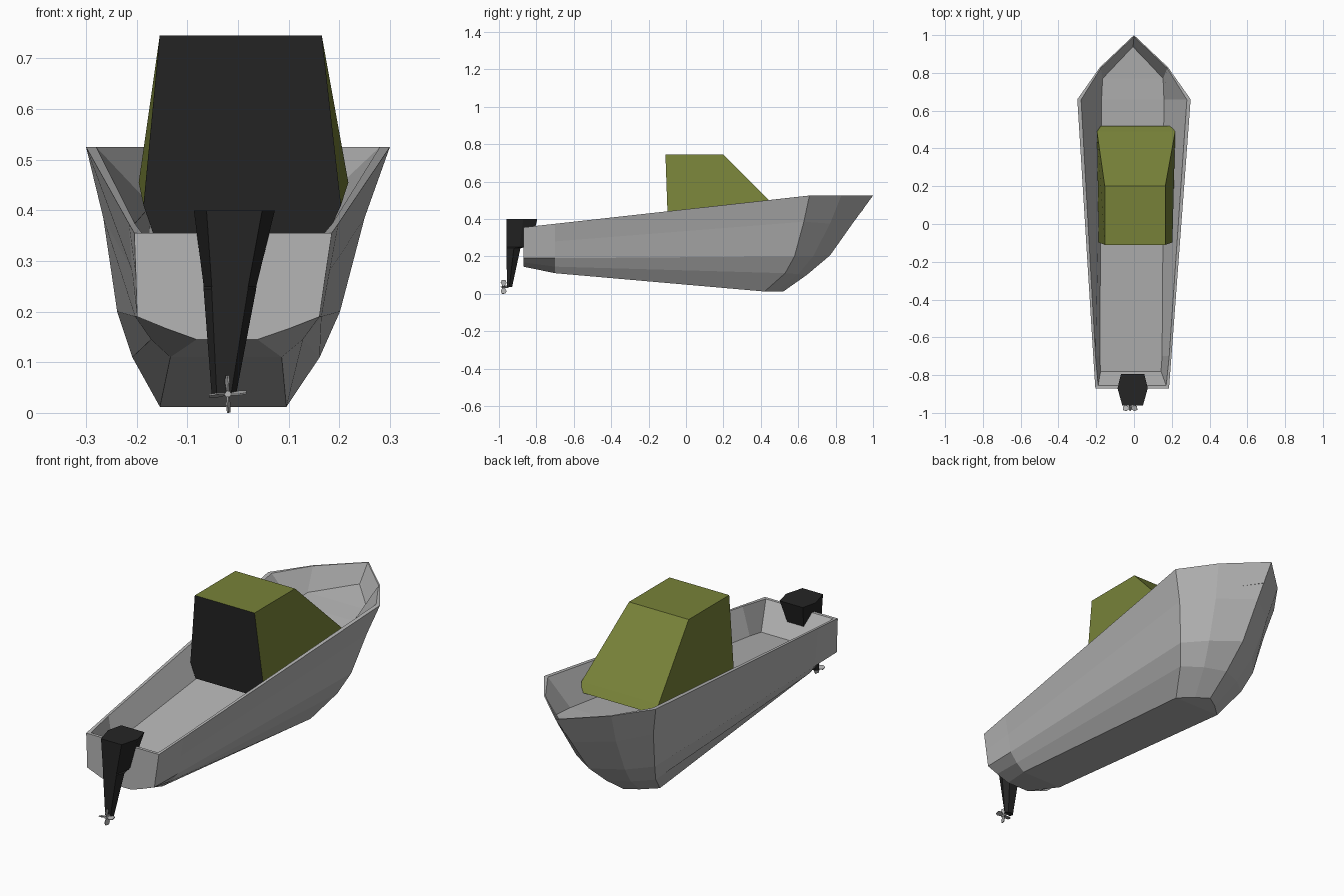
import bpy, bmesh
from math import cos, sin, pi
from mathutils import Vector

if "Cube" in bpy.data.objects:
    bpy.data.objects.remove(bpy.data.objects["Cube"])


def material(name, rgb):
    m = bpy.data.materials.new(name)
    m.diffuse_color = (*rgb, 1)
    m.use_nodes = True
    m.node_tree.nodes["Principled BSDF"].inputs["Base Color"].default_value = m.diffuse_color
    return m


def lean(p):
    # the whole boat leans very slightly to one side
    x, y, z = p
    return (x - 0.03 + 0.057 * z, y, z)


def mirrored(half, shift=0):
    # half ring of (half width, y, z) -> closed ring over both sides
    ring = half + [(-x, y, z) for x, y, z in reversed(half)]
    return [(x + shift, y, z) for x, y, z in ring]


def finish(name, bm, mats=()):
    bmesh.ops.remove_doubles(bm, verts=bm.verts, dist=0.0005)
    bmesh.ops.recalc_face_normals(bm, faces=bm.faces)
    me = bpy.data.meshes.new(name)
    bm.to_mesh(me)
    bm.free()
    for m in mats:
        me.materials.append(m)
    ob = bpy.data.objects.new(name, me)
    bpy.context.collection.objects.link(ob)
    return ob


def loft(bm, rings, caps=True):
    vs = [[bm.verts.new(lean(p)) for p in r] for r in rings]
    n = len(vs[0])
    for a, b in zip(vs, vs[1:]):
        for i in range(n):
            j = (i + 1) % n
            bm.faces.new((a[i], a[j], b[j], b[i]))
    if caps:
        bm.faces.new(vs[0])
        bm.faces.new(vs[-1])
    return vs


grey = material("grey", (0.46, 0.46, 0.46))
olive = material("olive", (0.185, 0.222, 0.04))
black = material("black", (0.018, 0.018, 0.018))

# Hull: each station runs floor edge, inner rim, outer rim, then down to the keel
stations = [
    [(.16, -.78, .23), (.18, -.855, .355), (.195, -.87, .355), (.187, -.87, .27),
     (.18, -.87, .19), (.125, -.87, .168), (.06, -.87, .145)],
    [(.165, -.70, .24), (.195, -.70, .374), (.207, -.70, .374), (.195, -.70, .28),
     (.184, -.70, .19), (.15, -.70, .145), (.11, -.70, .11)],
    [(.165, .66, .41), (.28, .658, .525), (.30, .66, .525), (.258, .63, .385),
     (.22, .58, .20), (.185, .53, .11), (.125, .42, .012)],
    [(.16, .77, .42), (.176, .825, .525), (.18, .83, .525), (.155, .77, .375),
     (.13, .68, .20), (.10, .60, .105), (.06, .48, .012)],
    [(0, .94, .44), (0, .993, .525), (0, 1.0, .525), (0, .89, .375),
     (0, .77, .205), (0, .645, .10), (0, .52, .012)],
]
bm = bmesh.new()
stern = loft(bm, [mirrored(s) for s in stations], caps=False)[0]
bm.faces.new(stern[2:-2])                                    # transom
bm.faces.new((stern[1], stern[2], stern[-3], stern[-2]))     # transom rim
bm.faces.new((stern[0], stern[1], stern[-2], stern[-1]))     # inner transom wall
finish("hull", bm, (grey,))

# Cabin: black rear, sloping front, lower edge tucked in against the hull
bm = bmesh.new()
loft(bm, [
    mirrored([(.165, -.095, .335), (.185, .52, .42)], .015),
    mirrored([(.195, -.098, .41), (.207, .49, .455)], .015),
    mirrored([(.16, -.11, .745), (.16, .20, .745)], -.007),
])
cabin = finish("cabin", bm, (olive, black))
for f in cabin.data.polygons:
    if f.normal.y < -0.9:
        f.material_index = 1

# Outboard motor: six-sided head stepping into a tapering leg
bm = bmesh.new()
loft(bm, [mirrored(h) for h in (
    [(.055, -.96, .40), (.08, -.87, .40), (.062, -.795, .40)],
    [(.036, -.96, .25), (.052, -.89, .25), (.036, -.83, .25)],
    [(.036, -.96, .245), (.052, -.92, .245), (.03, -.885, .245)],
    [(.014, -.957, .035), (.024, -.945, .035), (.014, -.93, .035)],
)])
finish("outboard_motor", bm, (black,))

# Propeller: small hub with four steeply twisted blades
bm = bmesh.new()
centre = Vector((0.008, -.975, .037))
loft(bm, [[(centre.x + .007 * cos(k * pi / 3), y, centre.z + .007 * sin(k * pi / 3))
           for k in range(6)] for y in (-.985, -.95)])
for k in range(4):
    a = k * pi / 2 + 0.1
    out = Vector((cos(a), 0, sin(a)))
    side = Vector((-sin(a), 0, cos(a))) * 0.2 + Vector((0, 0.97, 0))
    thick = out.cross(side).normalized() * 0.0015
    rings = []
    for r, w in ((.005, .006), (.022, .016), (.037, .010)):
        c = centre + out * r
        s = side * w
        rings.append([c - s - thick, c + s - thick, c + s + thick, c - s + thick])
    loft(bm, rings)
finish("propeller", bm, (grey,))
